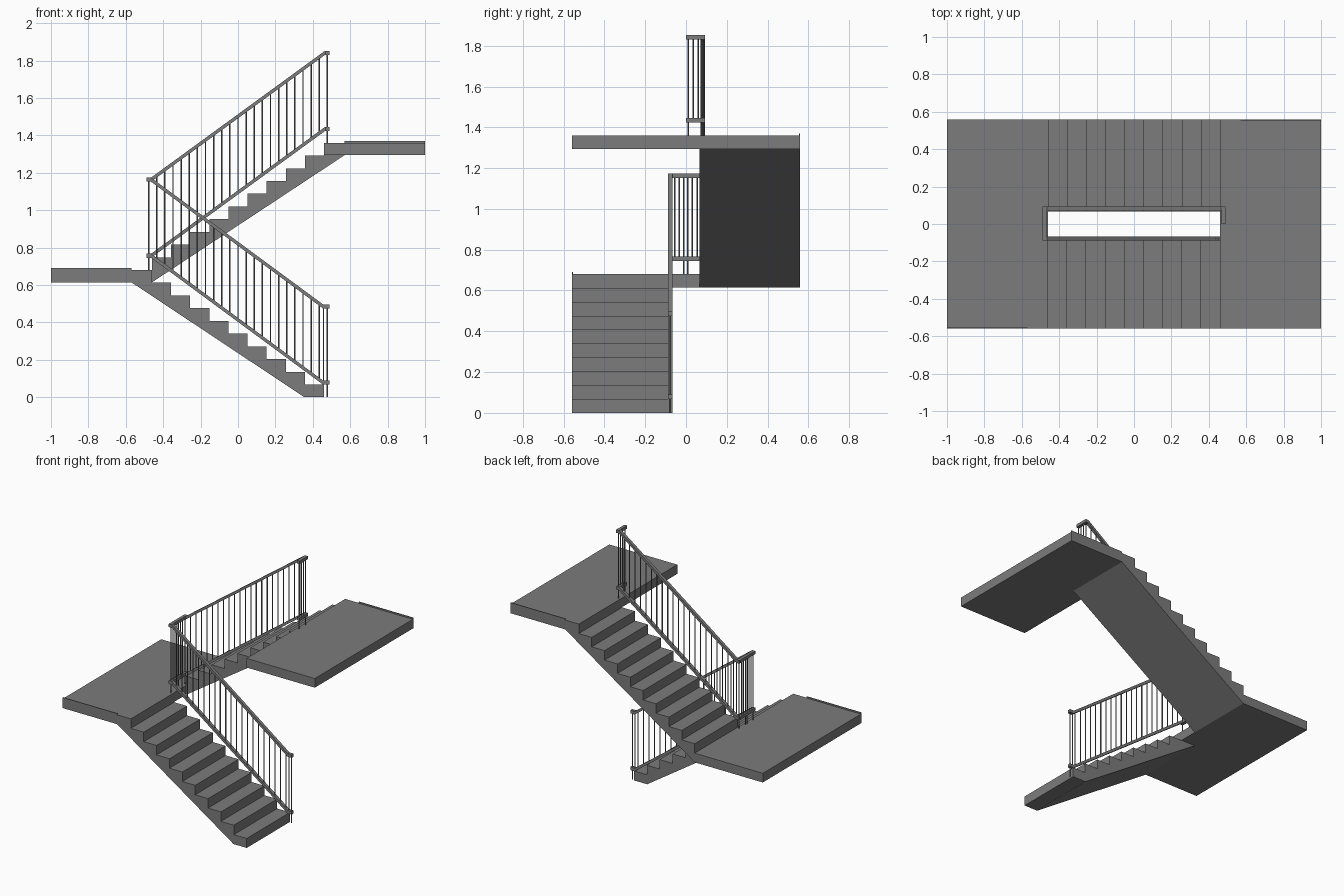
import bpy, bmesh
from math import pi
from mathutils import Matrix

if "Cube" in bpy.data.objects:
    bpy.data.objects.remove(bpy.data.objects["Cube"], do_unlink=True)

grey = bpy.data.materials.new("stair grey")
grey.use_nodes = True
COLOR = (0.2, 0.2, 0.2, 1)
grey.diffuse_color = COLOR
grey.node_tree.nodes["Principled BSDF"].inputs["Base Color"].default_value = COLOR


def finish(name, bm):
    bmesh.ops.recalc_face_normals(bm, faces=bm.faces)
    mesh = bpy.data.meshes.new(name)
    bm.to_mesh(mesh)
    bm.free()
    mesh.materials.append(grey)
    obj = bpy.data.objects.new(name, mesh)
    bpy.context.collection.objects.link(obj)
    return obj


def prism(name, profile, y0, y1):
    """Extrude an x-z outline along y."""
    bm = bmesh.new()
    face = bm.faces.new([bm.verts.new((x, y0, z)) for x, z in profile])
    ext = bmesh.ops.extrude_face_region(bm, geom=[face])
    verts = [v for v in ext["geom"] if isinstance(v, bmesh.types.BMVert)]
    bmesh.ops.translate(bm, vec=(0, y1 - y0, 0), verts=verts)
    return finish(name, bm)


def box(name, x0, x1, y0, y1, z0, z1):
    return prism(name, [(x0, z0), (x1, z0), (x1, z1), (x0, z1)], y0, y1)


def rail(name, path, y, drop):
    """Rail of constant height following an x-z path."""
    top = [(x, z - drop + HALF) for x, z in path]
    low = [(x, z - drop - HALF) for x, z in reversed(path)]
    return prism(name, top + low, y - HALF, y + HALF)


def bars(name, spots):
    """Slim round uprights from (x, y, bottom, top)."""
    bm = bmesh.new()
    for x, y, z0, z1 in spots:
        place = Matrix.Translation((x, y, (z0 + z1) / 2))
        bmesh.ops.create_cone(bm, cap_ends=True, segments=8, radius1=0.0035,
                              radius2=0.0035, depth=z1 - z0, matrix=place)
    return finish(name, bm)


RISE, RUN, STEPS = 0.068, 0.1022, 10
EDGE, INNER, OUTER = 0.46, 0.067, 0.558
MID, TOP, SLAB = 0.68, 1.36, 0.066
HALF, DROP = 0.011, 0.407


def flight(name, base, direction, foot, y0, y1):
    """Stepped outline closed by a sloping soffit; direction is the climb along x."""
    pts = [(-EDGE, base)]
    for i in range(STEPS):
        x = -EDGE + i * RUN
        pts += [(x, base + i * RISE), (x, base + (i + 1) * RISE)]
    pts = pts[1:]
    end = base + STEPS * RISE
    pts += [(0.57, end), (0.57, end - SLAB)] + foot
    return prism(name, [(x * direction, z) for x, z in pts], y0, y1)


# Flights and landings
flight("lower_flight", 0, -1, [(-0.355, 0)], -OUTER, -INNER)
flight("upper_flight", MID, 1, [(-EDGE, MID - SLAB)], INNER, OUTER)
box("middle_landing", -1, -EDGE, -OUTER, OUTER, MID - SLAB, MID)
box("upper_landing", EDGE, 1, -OUTER, OUTER, TOP - SLAB, TOP)

# Thin raised strips along the outer landing edges
box("middle_landing_strip", -1, -0.57, -OUTER - 0.002, -OUTER + 0.004, MID - SLAB, MID + 0.01)
box("upper_landing_strip", 0.57, 1, OUTER - 0.004, OUTER + 0.002, TOP - SLAB, TOP + 0.01)

# Sloping handrails and bottom rails
LOW_Y, HIGH_Y, END = -0.077, 0.083, 0.478
low_path = [(0.488, 0.485), (0.455, 0.485), (-0.465, 1.163), (-0.488, 1.163)]
high_path = [(-0.488, 1.163), (-0.465, 1.163), (0.465, 1.841), (0.488, 1.841)]
for label, drop in (("hand_rail", 0), ("bottom_rail", DROP)):
    rail("lower_" + label, low_path, LOW_Y, drop)
    rail("upper_" + label, high_path, HIGH_Y, drop)
    # Short level returns on the two landings
    box("middle_return_" + label, -END - HALF, -END + HALF, LOW_Y, HIGH_Y,
        1.163 - drop - HALF, 1.163 - drop + HALF)
    box("upper_return_" + label, END - HALF, END + HALF, 0, HIGH_Y,
        1.841 - drop - HALF, 1.841 - drop + HALF)

# Balusters along each slope
COUNT = 22
low_spots, high_spots = [], []
for i in range(1, COUNT):
    t = i / COUNT
    x = END - 2 * END * t
    z = 0.478 + (1.17 - 0.478) * t
    low_spots.append((x, LOW_Y, z - DROP, z))
    z = 1.156 + (1.848 - 1.156) * t
    high_spots.append((-x, HIGH_Y, z - DROP, z))
bars("lower_balusters", low_spots)
bars("upper_balusters", high_spots)

# Balusters of the level returns
bars("middle_return_balusters",
     [(-END, y, 1.163 - DROP, 1.163) for y in (-0.055, -0.033, 0.03, 0.055)])
bars("upper_return_balusters",
     [(END, y, 1.841 - DROP, 1.841) for y in (0.035, 0.06)])

# Posts standing on the floor and landings
bars("posts", [
    (END, LOW_Y, 0, 0.485), (0.457, LOW_Y, 0.068, 0.485),
    (-END, LOW_Y, MID, 1.163), (-END, HIGH_Y, MID, 1.163),
    (-END, -0.01, MID, 1.163), (-END, 0.008, MID, 1.163),
    (END, HIGH_Y, TOP, 1.841), (END, 0.01, TOP, 1.841)])
